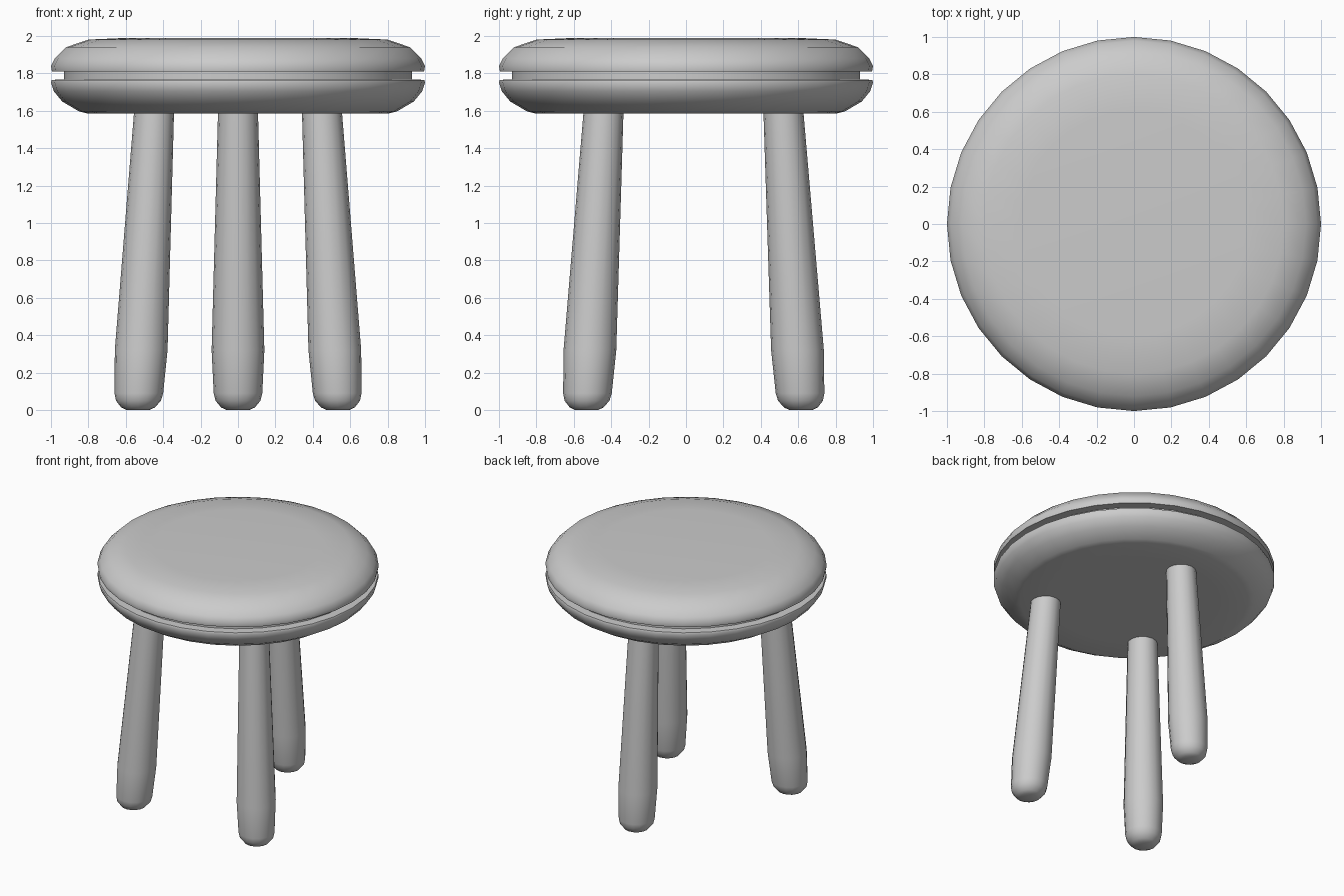
import bpy, bmesh
from math import cos, sin, pi, radians

if "Cube" in bpy.data.objects:
    bpy.data.objects.remove(bpy.data.objects["Cube"])


def lathe(name, profile, sides, foot=(0, 0), lean=(0, 0)):
    """Stack rings of (radius, z); the axis starts at foot and shifts by lean per unit z."""
    bm = bmesh.new()
    rings = []
    for r, z in profile:
        cx, cy = foot[0] + lean[0] * z, foot[1] + lean[1] * z
        rings.append([bm.verts.new((cx + r * cos(2 * pi * i / sides),
                                    cy + r * sin(2 * pi * i / sides), z))
                      for i in range(sides)])
    for a, b in zip(rings, rings[1:]):
        for i in range(sides):
            j = (i + 1) % sides
            bm.faces.new((a[i], a[j], b[j], b[i]))
    bm.faces.new(rings[0][::-1])
    bm.faces.new(rings[-1])
    mesh = bpy.data.meshes.new(name)
    bm.to_mesh(mesh)
    bm.free()
    ob = bpy.data.objects.new(name, mesh)
    bpy.context.collection.objects.link(ob)
    bpy.ops.object.select_all(action='DESELECT')
    ob.select_set(True)
    bpy.context.view_layer.objects.active = ob
    bpy.ops.object.shade_smooth_by_angle(angle=radians(50))
    return ob


# Seat: two rounded discs separated by a groove
seat_profile = [(0.6, 1.587), (0.81, 1.587), (0.85, 1.597), (0.94, 1.65),
                (0.985, 1.705), (1.0, 1.752), (0.995, 1.766), (0.93, 1.767),
                (0.93, 1.81), (0.995, 1.81), (1.0, 1.84), (0.98, 1.88),
                (0.92, 1.94), (0.80, 1.981), (0.6, 1.99)]
lathe("seat", seat_profile, 32)

# Legs: splayed, thicker towards the rounded foot
leg_profile = [(0.06, 0.0), (0.09, 0.014), (0.12, 0.05), (0.13, 0.09),
               (0.141, 0.32), (0.107, 1.59), (0.107, 1.62)]
for side, s in (("left", -1), ("right", 1)):
    lathe("front_leg_" + side, leg_profile, 16, (s * 0.535, -0.532), (-s * 0.054, 0.057))
lathe("back_leg", leg_profile, 16, (0, 0.615), (0, -0.059))
